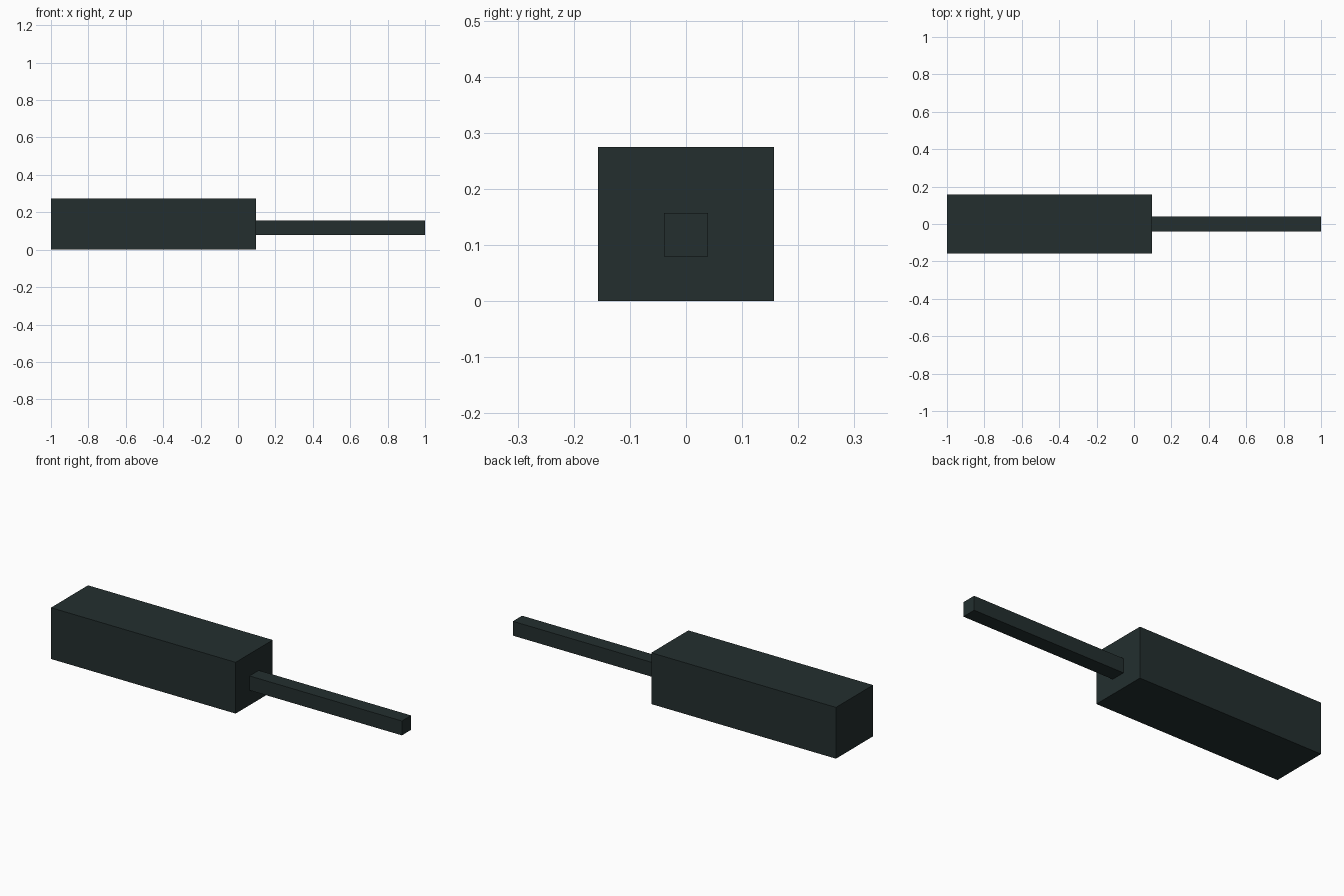
import bpy

cube = bpy.data.objects.get("Cube")
if cube:
    bpy.data.objects.remove(cube, do_unlink=True)

# Single dark slate colour
slate = bpy.data.materials.new("dark_slate")
slate.use_nodes = True
colour = (0.017, 0.028, 0.028, 1.0)
slate.diffuse_color = colour
slate.node_tree.nodes["Principled BSDF"].inputs["Base Color"].default_value = colour


def box(name, low, high):
    """Add a flat-shaded box between two opposite corners."""
    centre = [(a + b) / 2 for a, b in zip(low, high)]
    size = [b - a for a, b in zip(low, high)]
    bpy.ops.mesh.primitive_cube_add(size=1, location=centre)
    obj = bpy.context.object
    obj.name = name
    obj.scale = size
    bpy.ops.object.transform_apply(location=False, rotation=False, scale=True)
    obj.data.materials.append(slate)
    return obj


# Thick block and the slim rod that extends from its end
joint = 0.096
box("main_block", (-1, -0.157, 0), (joint, 0.157, 0.275))
box("slim_rod", (joint, -0.039, 0.08), (1, 0.039, 0.157))
